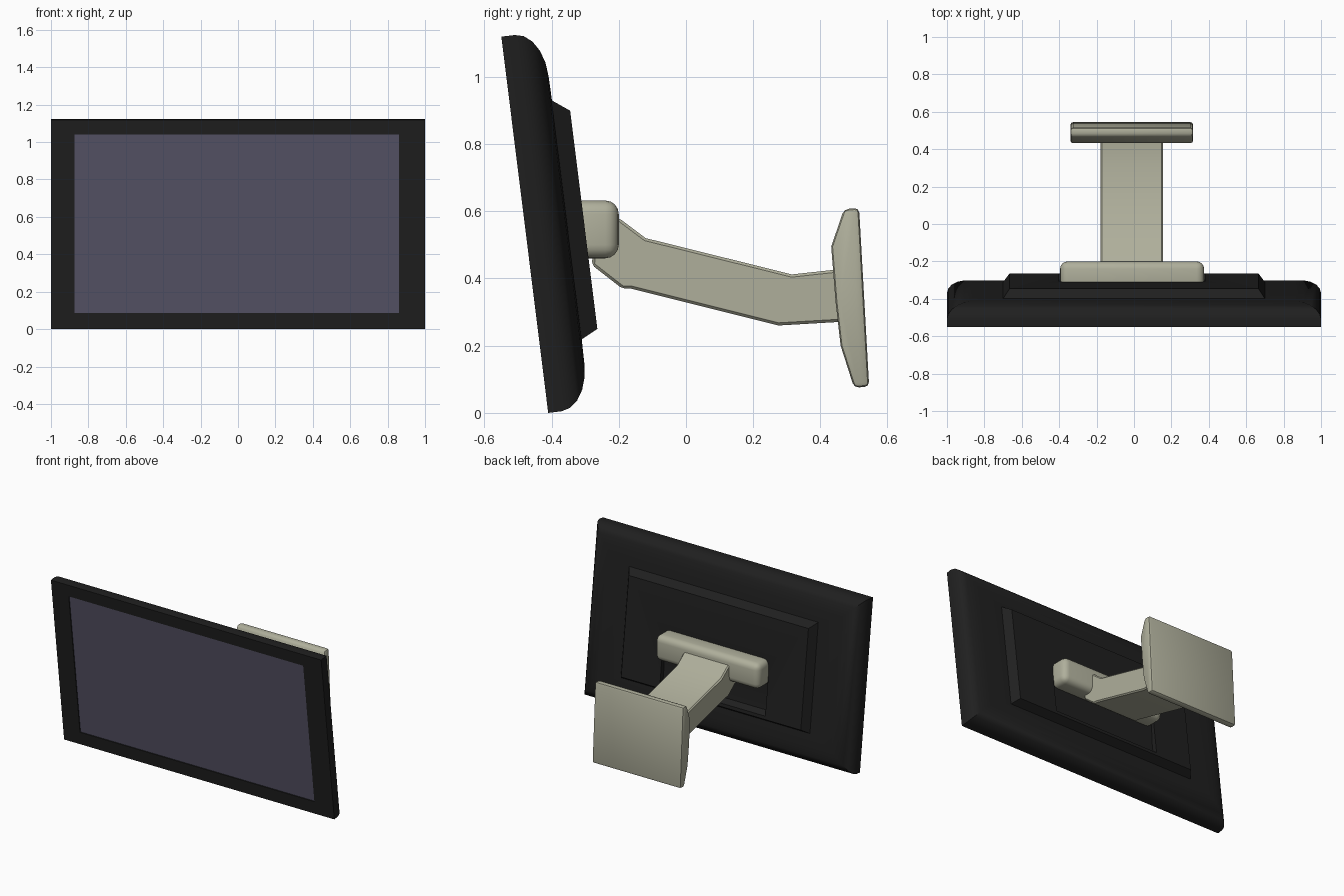
import bpy
import bmesh
from math import radians, sin, cos, pi
from mathutils import Matrix

cube = bpy.data.objects.get("Cube")
if cube:
    bpy.data.objects.remove(cube, do_unlink=True)


def material(name, rgb):
    m = bpy.data.materials.new(name)
    m.use_nodes = True
    m.diffuse_color = (*rgb, 1)
    bsdf = m.node_tree.nodes["Principled BSDF"]
    bsdf.inputs["Base Color"].default_value = (*rgb, 1)
    bsdf.inputs["Roughness"].default_value = 0.6
    return m


black = material("black plastic", (0.014, 0.014, 0.014))
glass = material("screen grey violet", (0.095, 0.09, 0.138))
beige = material("beige plastic", (0.43, 0.43, 0.33))


def make_object(name, bm, mats):
    bmesh.ops.recalc_face_normals(bm, faces=bm.faces)
    mesh = bpy.data.meshes.new(name)
    bm.to_mesh(mesh)
    bm.free()
    for m in mats:
        mesh.materials.append(m)
    ob = bpy.data.objects.new(name, mesh)
    bpy.context.collection.objects.link(ob)
    return ob


def activate(ob):
    bpy.ops.object.select_all(action="DESELECT")
    ob.select_set(True)
    bpy.context.view_layer.objects.active = ob


def smooth(ob, angle=40):
    activate(ob)
    bpy.ops.object.shade_smooth_by_angle(angle=radians(angle))


def prism(name, profile, x0, x1, mat, bevel=0.0, segments=2):
    """Side profile of (y, z) points extruded along x."""
    bm = bmesh.new()
    face = bm.faces.new([bm.verts.new((x0, y, z)) for y, z in profile])
    ext = bmesh.ops.extrude_face_region(bm, geom=[face])
    verts = [v for v in ext["geom"] if isinstance(v, bmesh.types.BMVert)]
    bmesh.ops.translate(bm, verts=verts, vec=(x1 - x0, 0, 0))
    ob = make_object(name, bm, [mat])
    if bevel:
        mod = ob.modifiers.new("rounded edges", "BEVEL")
        mod.width = bevel
        mod.segments = segments
        mod.limit_method = "ANGLE"
        mod.angle_limit = radians(35)
        activate(ob)
        bpy.ops.object.modifier_apply(modifier=mod.name)
    return ob


# Display: rectangular rings lofted from the screen, over the rim, to the back panel.
# Local frame: y is depth from the front plane, z runs up the tilted display.
H = 1.128
tilt = Matrix.Translation((0, -0.41, 0)) @ Matrix.Rotation(radians(7.1), 4, "X")


def rim(inset, depth):
    return (-1 + inset, 1 - inset, inset, H - inset, depth)


screen = (-0.875, 0.86, 0.086, 1.048)
rings = [(*screen, 0.006), (*screen, 0), rim(0, 0)]
for i in range(6):
    a = i / 5 * pi / 2
    rings.append(rim(0.135 * (1 - cos(a)), 0.04 + 0.085 * sin(a)))
rings += [(-0.70, 0.70, 0.205, 0.921, 0.126), (-0.665, 0.665, 0.23, 0.884, 0.176)]

bm = bmesh.new()
loops = []
for x0, x1, z0, z1, d in rings:
    corners = [(x0, z0), (x1, z0), (x1, z1), (x0, z1)]
    loops.append([bm.verts.new((x, d, z)) for x, z in corners])
for a, b in zip(loops, loops[1:]):
    for i in range(4):
        j = (i + 1) % 4
        bm.faces.new((a[i], a[j], b[j], b[i]))
bm.faces.new(loops[0]).material_index = 1
bm.faces.new(loops[-1])
display = make_object("display", bm, [black, glass])

# Scooped cable recess in the back panel
scoop = [(0.178, 0.60), (0.158, 0.48), (0.145, 0.36), (0.145, 0.28),
         (0.178, 0.25), (0.25, 0.25), (0.25, 0.60)]
cutter = prism("recess_cutter", scoop, -0.40, 0.38, black)
cutter.hide_render = True
cut = display.modifiers.new("recess", "BOOLEAN")
cut.operation = "DIFFERENCE"
cut.solver = "EXACT"
cut.object = cutter
activate(display)
bpy.ops.object.modifier_apply(modifier=cut.name)
bpy.data.objects.remove(cutter, do_unlink=True)
display.data.transform(tilt)
smooth(display, 32)

# Rounded bar that joins the arm to the display
bar = prism("mount_bar", [(-0.345, 0.46), (-0.20, 0.46), (-0.20, 0.632), (-0.345, 0.632)],
            -0.395, 0.375, beige, 0.04, 4)
smooth(bar)

# Bent support arm
arm = prism("support_arm",
            [(-0.28, 0.44), (-0.19, 0.37), (-0.165, 0.37), (0.275, 0.26), (0.48, 0.272),
             (0.48, 0.43), (0.315, 0.412), (-0.12, 0.52), (-0.20, 0.58), (-0.27, 0.58)],
            -0.18, 0.156, beige, 0.008, 1)
smooth(arm, 25)

# Wall plate
plate = prism("wall_plate",
              [(0.432, 0.495), (0.445, 0.33), (0.46, 0.20), (0.50, 0.075), (0.545, 0.078),
               (0.515, 0.61), (0.47, 0.606)],
              -0.34, 0.316, beige, 0.014, 2)
smooth(plate)
